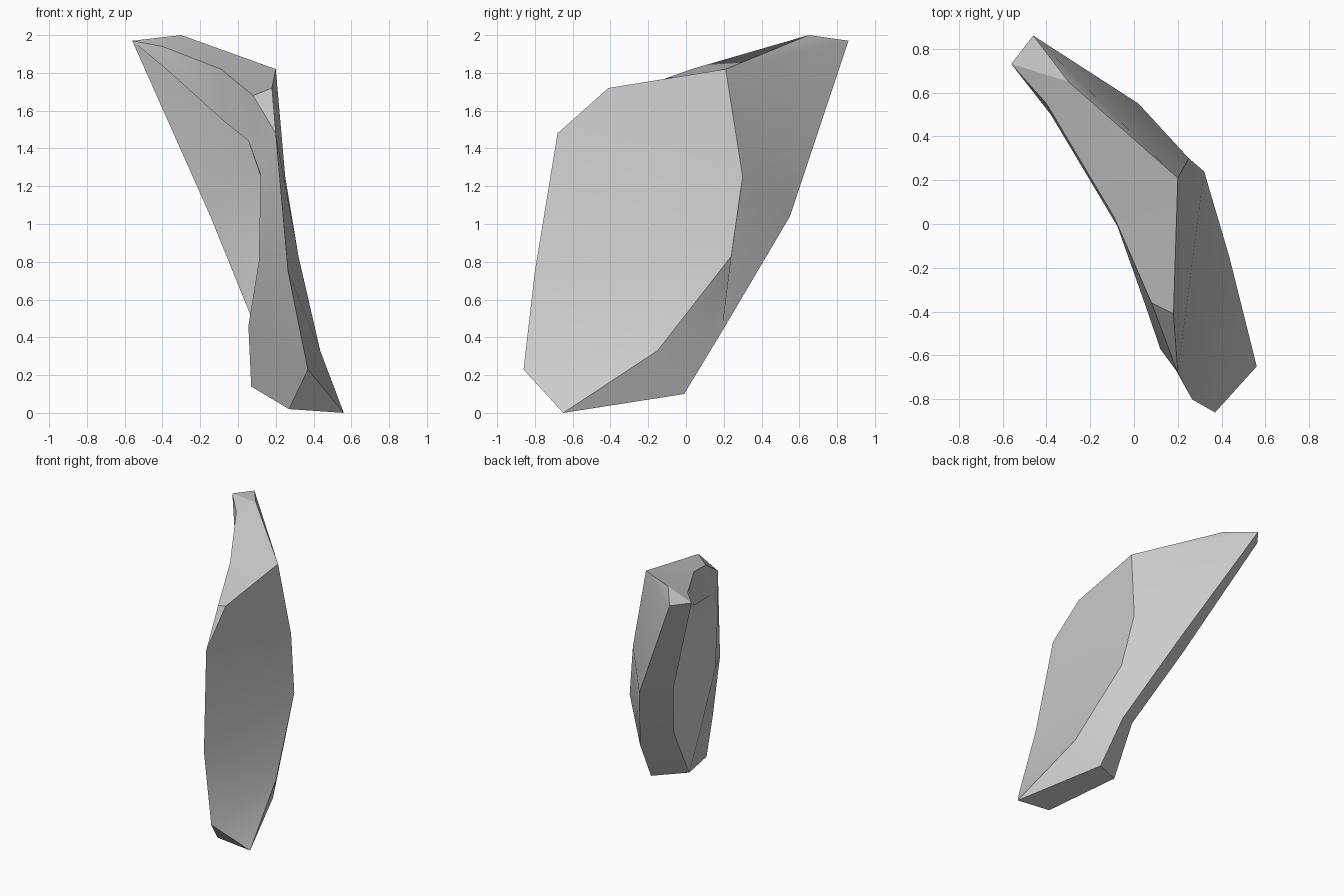
import bpy, bmesh, math

if "Cube" in bpy.data.objects:
    bpy.data.objects.remove(bpy.data.objects["Cube"])

# Corner points of the bent slab, grouped by part
P = dict(
    # top tip
    T1=(-.30, .65, 2.0), T2=(-.46, .86, 1.97), T3=(-.56, .73, 1.97),
    # outer side panel outline
    O1=(.20, .21, 1.82), O2=(.18, -.41, 1.72), O3=(.20, -.68, 1.48),
    O4=(.265, -.80, .75), O5=(.37, -.86, .23), O6=(.56, -.65, 0),
    O7=(.435, -.15, .33), O8=(.32, .24, .83), O9=(.25, .30, 1.25),
    # top rim
    R1=(-.40, .55, 1.94), R2=(-.09, .03, 1.82), R3=(.08, -.36, 1.68),
    # back panel lower edge
    B1=(.02, .55, 1.04), B3=(.265, .19, .43), B2=(.31, -.01, .10),
    # inner lower edge
    I1=(-.15, .37, 1.05), I2=(.065, .055, .52), I3=(.07, -.14, .14), I4=(.27, -.64, .02),
    # inner lip
    J1=(-.38, .50, 1.82), J2=(-.07, -.02, 1.54), J3=(.055, -.38, 1.44),
    J4=(.12, -.57, 1.26), J5=(.11, -.52, .80), K=(.055, -.27, .46),
    # recessed inner valley
    V0=(.06, .12, 1.50), V1=(.12, .14, 1.25), V2=(.13, .07, .85),
)

bm = bmesh.new()
V = {name: bm.verts.new(co) for name, co in P.items()}


def strip(a, b):
    """Bridge two chains of points; a repeated point makes a triangle."""
    a, b = a.split(), b.split()
    for i in range(len(a) - 1):
        names = dict.fromkeys((a[i], a[i + 1], b[i + 1], b[i]))
        bm.faces.new([V[n] for n in names])


strip("T1 T1 O1 O2 O2", "T3 R1 R2 R3 O3")                          # top face
strip("O2 O3 O4 O5 O6", "O1 O9 O8 O7 O7")                          # outer side panel
strip("T1 O1 O9 O8 O7 O6", "T2 T2 B1 B3 B2 B2")                    # back panel
strip("T1 T2 B1 B3 B2 O6 O5", "T3 T3 I1 I2 I3 I4 I4")              # lower edge band
strip("T3 R1 R2 R3 O3 O4 O5 I4", "J1 J1 J2 J3 J4 J5 K I3")         # rim wall
strip("T3 J1 J2 J3 J4 J5 K I3", "V0 V0 V0 V0 V1 V2 I2 I2")         # underside of the lip
strip("V0 V1 V2 I2", "T3 I1 I1 I1")                                # inner back wall

bmesh.ops.recalc_face_normals(bm, faces=bm.faces)
mesh = bpy.data.meshes.new("bent_plate")
bm.to_mesh(mesh)
bm.free()

plate = bpy.data.objects.new("bent_plate", mesh)
bpy.context.collection.objects.link(plate)

# Single grey surface
grey = bpy.data.materials.new("plain_grey")
grey.diffuse_color = (.6, .6, .6, 1)
grey.use_nodes = True
grey.node_tree.nodes["Principled BSDF"].inputs["Base Color"].default_value = grey.diffuse_color
mesh.materials.append(grey)

bpy.context.view_layer.objects.active = plate
plate.select_set(True)
bpy.ops.object.shade_smooth_by_angle(angle=math.radians(25))
